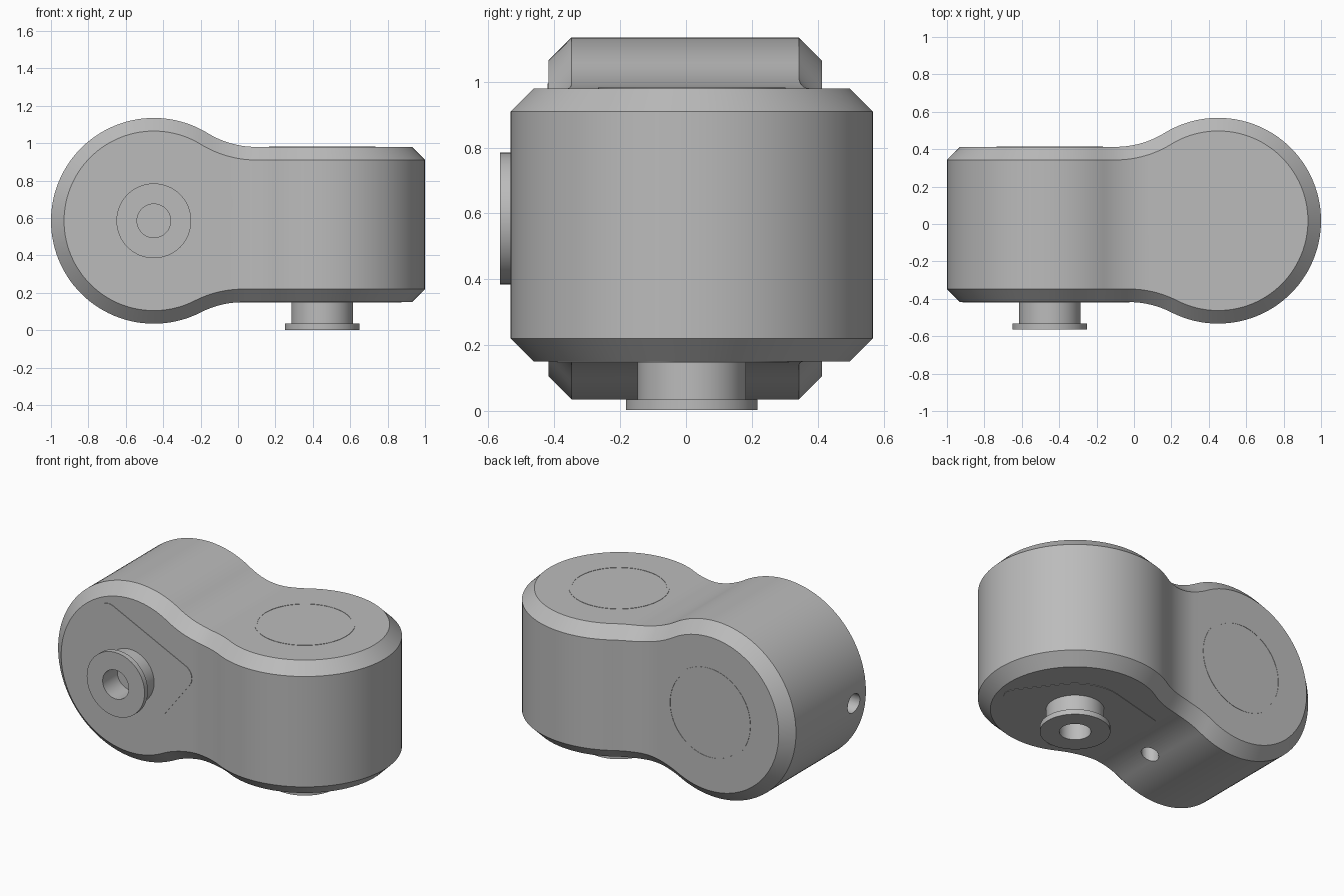
import bpy, bmesh, math
from mathutils import Matrix, Vector
from mathutils.geometry import convex_hull_2d

if "Cube" in bpy.data.objects:
    bpy.data.objects.remove(bpy.data.objects["Cube"], do_unlink=True)

grey = bpy.data.materials.new("plain grey")
grey.use_nodes = True
grey.diffuse_color = (0.5, 0.5, 0.5, 1)
grey.node_tree.nodes["Principled BSDF"].inputs["Base Color"].default_value = (0.5, 0.5, 0.5, 1)

LOBE_X, CY, CZ = 0.45, 0.0175, 0.585   # lobe centres
R, FILLET, CHAMFER = 0.55, 0.5, 0.07
UP, DOWN = 0.395, 0.435                # neck half sizes, offset from the lobe centre

# Joint frames: local z is the pivot axis, with the hub on its negative side
SIDE = Matrix(((1, 0, 0, -LOBE_X), (0, 0, 1, CY), (0, 1, 0, CZ), (0, 0, 0, 1)))
BASE = Matrix(((1, 0, 0, LOBE_X), (0, -1, 0, CY), (0, 0, 1, CZ), (0, 0, 0, 1)))


def finish(bm, name, matrix=Matrix()):
    bmesh.ops.remove_doubles(bm, verts=bm.verts, dist=1e-4)
    bm.transform(matrix)
    bmesh.ops.recalc_face_normals(bm, faces=bm.faces)
    mesh = bpy.data.meshes.new(name)
    bm.to_mesh(mesh)
    bm.free()
    mesh.materials.append(grey)
    obj = bpy.data.objects.new(name, mesh)
    bpy.context.collection.objects.link(obj)
    return obj


def lathe(name, profile, matrix, closed=False, steps=64):
    """Spin (radius, height) points about local z."""
    bm = bmesh.new()
    vs = [bm.verts.new((r, 0, h)) for r, h in profile]
    pairs = list(zip(vs, vs[1:])) + ([(vs[-1], vs[0])] if closed else [])
    es = [bm.edges.new(p) for p in pairs]
    bmesh.ops.spin(bm, geom=vs + es, cent=(0, 0, 0), axis=(0, 0, 1),
                   angle=math.tau, steps=steps)
    return finish(bm, name, matrix)


def rod(name, radius, low, high, matrix):
    return lathe(name, [(0, low), (radius, low), (radius, high), (0, high)], matrix, steps=32)


def half(x, neck, inset):
    """Half size of a lobe outline: round end, fillet, straight neck."""
    r, f = R - inset, FILLET + inset
    end = math.sqrt((R + FILLET) ** 2 - (neck + FILLET) ** 2)
    if x <= end * r / (R + FILLET):
        return math.sqrt(max(0, r * r - x * x))
    if x < end:
        return neck + FILLET - math.sqrt(f * f - (end - x) ** 2)
    return neck - inset


def body():
    # Stations: x of the flank corner and x of the top corner
    n = 28
    arc = [math.cos(math.pi / 2 * i / n) for i in range(n + 1)]
    left = [(-LOBE_X - (R - CHAMFER) * c, -LOBE_X - R * c) for c in arc]
    right = [(-b, -a) for a, b in reversed(left)]
    middle = [(LOBE_X * (2 * i / 48 - 1),) * 2 for i in range(1, 48)]
    bm = bmesh.new()

    def corner(xp, xq, flank, sy, sz):
        x = xp if flank else xq
        y = half(LOBE_X - x, UP if sy > 0 else DOWN, 0 if flank else CHAMFER)
        z = half(LOBE_X + x, UP if sz > 0 else DOWN, CHAMFER if flank else 0)
        return bm.verts.new((x, CY + sy * y, CZ + sz * z))

    order = [(1, 1, 1), (0, 1, 1), (0, -1, 1), (1, -1, 1),
             (1, -1, -1), (0, -1, -1), (0, 1, -1), (1, 1, -1)]
    rings = [[corner(xp, xq, *o) for o in order] for xp, xq in left + middle + right]
    for a, b in zip(rings, rings[1:]):
        for i in range(8):
            j = (i + 1) % 8
            bm.faces.new((a[i], a[j], b[j], b[i]))
    return finish(bm, "joint_body")


SCREWS = [(-0.15, 0.335), (0.35, 0.095), (-0.42, -0.125)]


def cover(name, matrix):
    """Thin three-cornered cover plate around the hub."""
    pts = []
    for u, v, r in [(*s, 0.075) for s in SCREWS] + [(0, 0, 0.295)]:
        for i in range(48):
            a = math.tau * i / 48
            pts.append(Vector((u + r * math.cos(a), v + r * math.sin(a))))
    outline = [pts[i] for i in convex_hull_2d(pts)]
    outline = [p * min(1, 0.474 / p.length) for p in outline]
    bm = bmesh.new()
    face = bm.faces.new([bm.verts.new((p.x, p.y, -DOWN - 0.003)) for p in outline])
    out = bmesh.ops.extrude_face_region(bm, geom=[face])["geom"]
    bmesh.ops.translate(bm, vec=(0, 0, 0.005),
                        verts=[g for g in out if isinstance(g, bmesh.types.BMVert)])
    return finish(bm, name, matrix)


def cut(obj, cutters):
    for c in cutters:
        m = obj.modifiers.new("cut", 'BOOLEAN')
        m.operation, m.solver, m.object = 'DIFFERENCE', 'EXACT', c
    bpy.context.view_layer.update()
    deps = bpy.context.evaluated_depsgraph_get()
    mesh = bpy.data.meshes.new_from_object(obj.evaluated_get(deps))
    obj.modifiers.clear()
    obj.data = mesh


parts = [body()]
cutters = []
for label, frame in (("side", SIDE), ("base", BASE)):
    # Stepped bore: hub recess, through hole, bearing seat
    tools = [lathe("bore_cutter", [
        (0, -0.65), (0.255, -0.65), (0.255, -0.405), (0.22, -0.405), (0.22, -0.285),
        (0.09, -0.285), (0.09, 0), (0.125, 0), (0.125, 0.285), (0.27, 0.285),
        (0.27, 0.65), (0, 0.65)], frame)]
    # Counterbored screw holes
    for u, v in SCREWS:
        tools.append(lathe("screw_cutter", [
            (0, -0.65), (0.06, -0.65), (0.06, -0.36), (0.035, -0.36), (0.035, -0.22),
            (0, -0.22)], frame @ Matrix.Translation((u, v, 0)), steps=32))
    plate = cover(label + "_cover_plate", frame)
    cut(plate, tools)
    cutters += tools
    # Flanged hollow hub and the seat ring on the opposite face
    hub = lathe(label + "_hub", [
        (0.09, -0.285), (0.165, -0.285), (0.165, -0.55), (0.2, -0.55),
        (0.2, -0.5825), (0.09, -0.5825)], frame, closed=True)
    ring = lathe(label + "_seat_ring", [
        (0.27, UP - 0.002), (0.285, UP - 0.002), (0.285, UP + 0.002), (0.27, UP + 0.002)],
        frame, closed=True)
    parts += [plate, hub, ring]

# Cable holes in the round end and under the neck
along_x = Matrix.Translation((0, -0.23, 0.55)) @ Matrix.Rotation(math.pi / 2, 4, 'Y')
cutters.append(rod("end_hole_cutter", 0.06, -1.1, -0.75, along_x))
cutters.append(rod("neck_hole_cutter", 0.05, -0.05, 0.3, Matrix.Translation((-0.16, -0.05, 0))))
cut(parts[0], cutters)
for c in cutters:
    bpy.data.objects.remove(c, do_unlink=True)

# Smooth curved walls, keep edges crisp
bpy.ops.object.select_all(action='DESELECT')
for p in parts:
    p.select_set(True)
bpy.context.view_layer.objects.active = parts[0]
bpy.ops.object.shade_smooth_by_angle(angle=math.radians(30))
